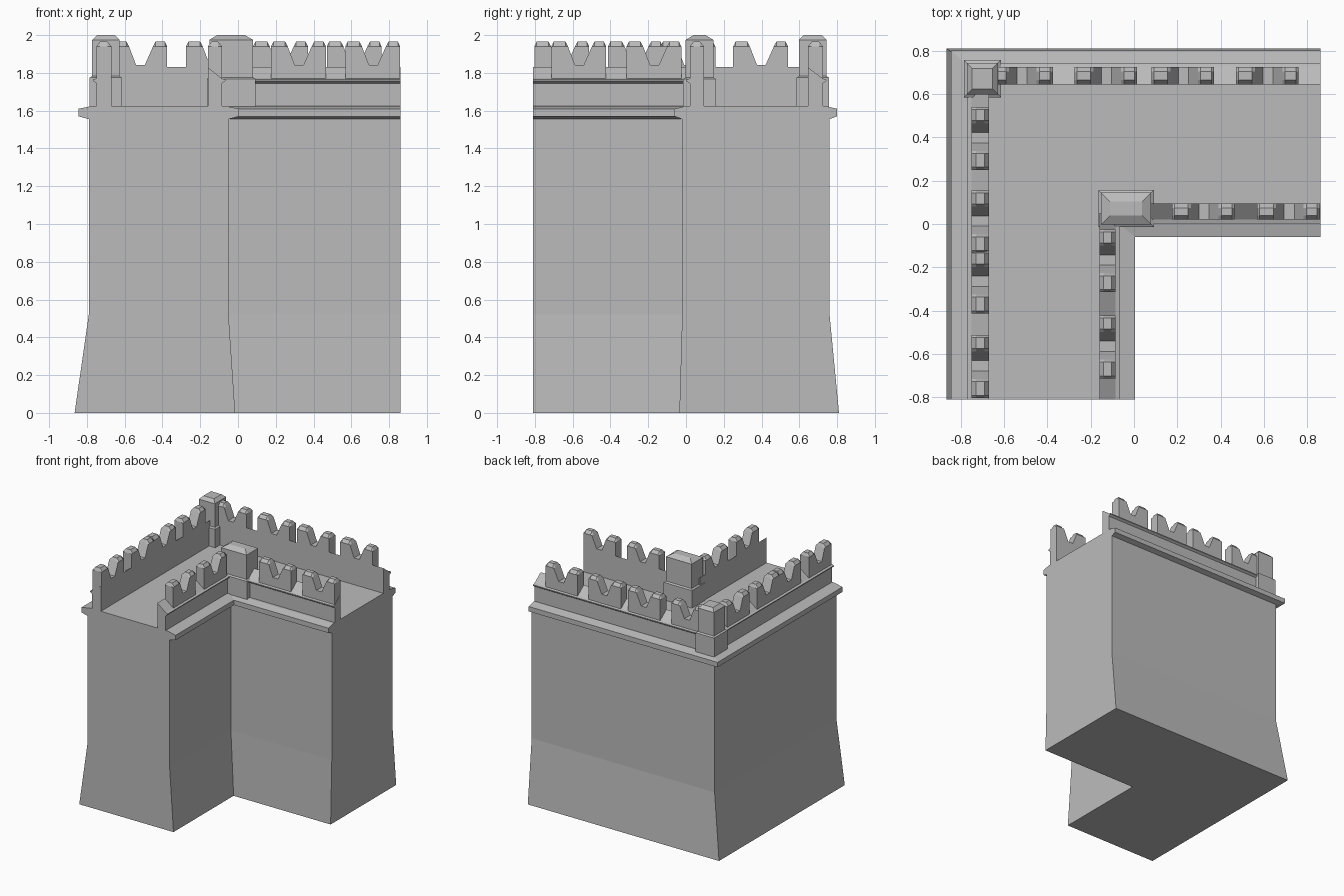
import bpy, bmesh

if "Cube" in bpy.data.objects:
    bpy.data.objects.remove(bpy.data.objects["Cube"], do_unlink=True)

stone = bpy.data.materials.new("grey_stone")
stone.use_nodes = True
stone.diffuse_color = (0.5, 0.5, 0.5, 1)
stone.node_tree.nodes["Principled BSDF"].inputs["Base Color"].default_value = (0.5, 0.5, 0.5, 1)

X_END, Y_END = 0.86, -0.81      # cut ends of the two wings
WALK = 1.625                    # walkway height


def loft(name, rings):
    """Skin a list of closed rings and cap both ends."""
    bm = bmesh.new()
    loops = [[bm.verts.new(p) for p in ring] for ring in rings]
    for a, b in zip(loops, loops[1:]):
        for i in range(len(a)):
            j = (i + 1) % len(a)
            bm.faces.new((a[i], a[j], b[j], b[i]))
    bm.faces.new(loops[0])
    bm.faces.new(loops[-1])
    bmesh.ops.recalc_face_normals(bm, faces=bm.faces)
    mesh = bpy.data.meshes.new(name)
    bm.to_mesh(mesh)
    bm.free()
    mesh.materials.append(stone)
    obj = bpy.data.objects.new(name, mesh)
    bpy.context.collection.objects.link(obj)
    return obj


def place(axis, along, across, z):
    return (along, across, z) if axis == "x" else (across, along, z)


# L-shaped wall body: battered foot, straight shaft, projecting ledge
def l_ring(z, ox, oy, ix, iy):
    return [(ox, Y_END, z), (ix, Y_END, z), (ix, iy, z),
            (X_END, iy, z), (X_END, oy, z), (ox, oy, z)]


shaft = (-0.79, 0.76, -0.05, -0.02)
ledge = (-0.845, 0.80, 0.005, -0.06)
loft("wall_body", [
    l_ring(0, -0.865, 0.81, -0.015, -0.035),
    l_ring(0.52, *shaft), l_ring(1.555, *shaft),
    l_ring(1.57, *ledge), l_ring(1.61, *ledge),
    l_ring(WALK, -0.77, 0.735, -0.07, 0.0)])


# Parapet: top slopes outward, with a thin string course on the outer face
def parapet(name, axis, start, end, inner, outer):
    s = 1 if outer > inner else -1
    profile = [(inner, WALK - 0.01), (inner, 1.83), (outer, 1.77),
               (outer + s * 0.018, 1.765), (outer + s * 0.018, 1.757),
               (outer, 1.745), (outer, WALK - 0.01)]
    loft(name, [[place(axis, t, c, z) for c, z in profile] for t in (start, end)])


# Swallow-tail merlon with chamfered crest
MERLON = [(0, 1.75), (0, 1.94), (0.012, 1.965), (0.075, 1.965), (0.088, 1.94),
          (0.125, 1.843), (0.172, 1.843), (0.215, 1.94), (0.228, 1.965),
          (0.278, 1.965), (0.29, 1.94), (0.29, 1.75)]


def merlon(name, axis, start, inner, outer):
    lo, hi = sorted((inner, outer))
    rings = []
    for c, crest in ((lo, 1.94), (lo + 0.02, 2), (hi - 0.02, 2), (hi, 1.94)):
        rings.append([place(axis, start + t, c, min(z, crest)) for t, z in MERLON])
    loft(name, rings)


walls = [
    ("left", "y", Y_END, 0.62, -0.67, -0.75, (-0.803, -0.413, -0.135, 0.25)),
    ("back", "x", -0.65, X_END, 0.645, 0.725, (-0.665, -0.275, 0.08, 0.47)),
    ("inner_front", "x", 0.0, X_END, 0.095, 0.02, (0.175, 0.568)),
    ("inner_side", "y", Y_END, 0.05, -0.16, -0.085, (-0.713, -0.315)),
]
for name, axis, start, end, inner, outer, merlons in walls:
    parapet(name + "_parapet", axis, start, end, inner, outer)
    for i, m in enumerate(merlons):
        merlon(f"{name}_merlon_{i + 1}", axis, m, inner, outer)


# Corner turrets: wider plinth, shaft and a flat-topped hipped cap
def rect(z, x0, x1, y0, y1, d=0.0):
    return [(x0 + d, y0 + d, z), (x1 - d, y0 + d, z),
            (x1 - d, y1 - d, z), (x0 + d, y1 - d, z)]


def turret(name, box, plinth_top, inset):
    loft(name, [rect(WALK - 0.01, *box), rect(plinth_top, *box),
                rect(plinth_top + 0.008, *box, 0.013), rect(1.975, *box, 0.013),
                rect(2.0, *box, inset)])


turret("outer_turret", (-0.785, -0.615, 0.585, 0.757), 1.775, 0.038)
turret("inner_turret", (-0.165, 0.092, -0.015, 0.158), 1.768, 0.055)
